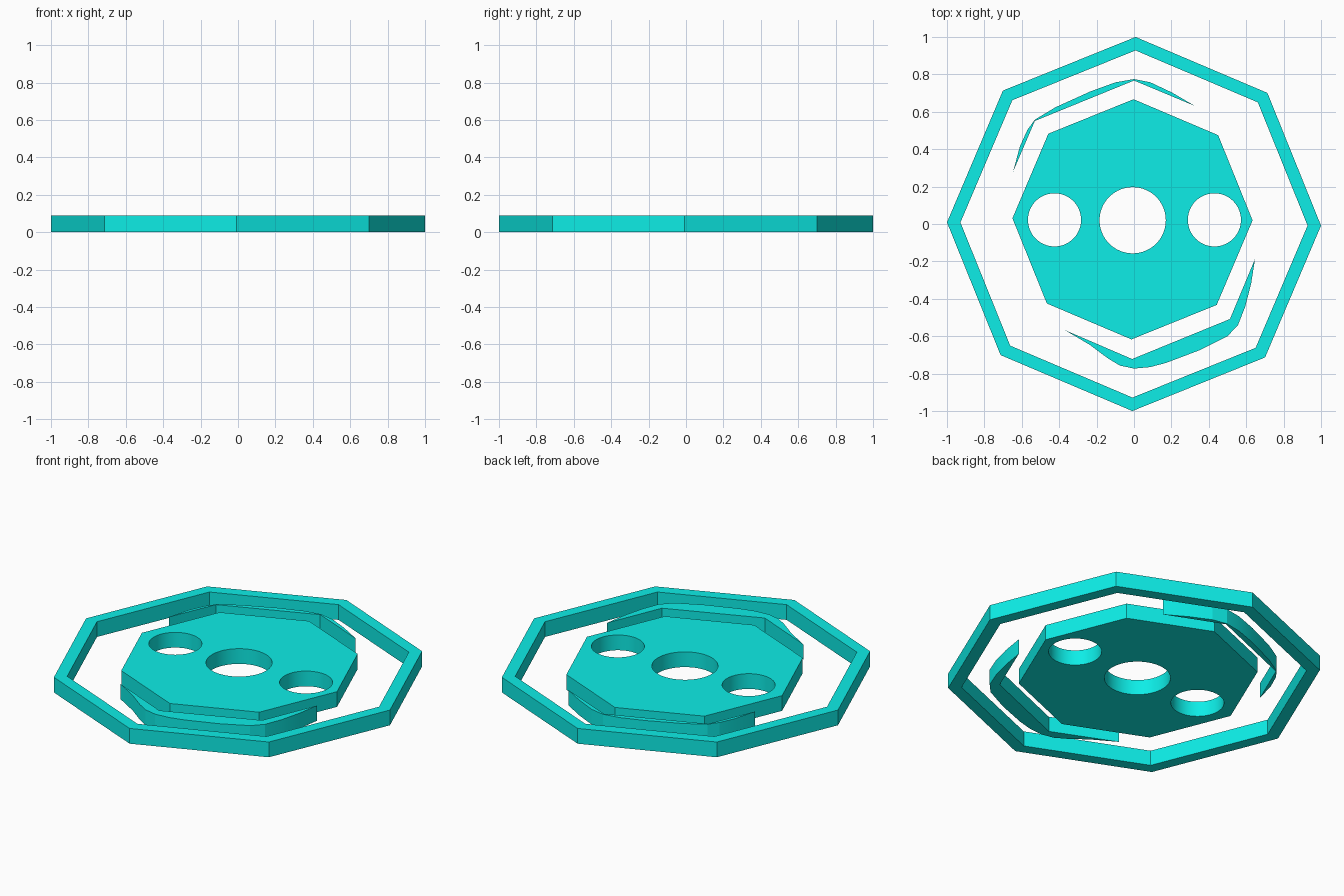
import bpy, bmesh
from math import cos, sin, pi, radians

if "Cube" in bpy.data.objects:
    bpy.data.objects.remove(bpy.data.objects["Cube"])

HEIGHT = 0.09

mat = bpy.data.materials.new("turquoise")
mat.diffuse_color = (0.004, 0.85, 0.80, 1)
mat.use_nodes = True
mat.node_tree.nodes["Principled BSDF"].inputs["Base Color"].default_value = mat.diffuse_color


def ngon(r, n, cx=0.0, cy=0.0, turn=0.0):
    return [(cx + r * cos(turn + 2 * pi * i / n), cy + r * sin(turn + 2 * pi * i / n))
            for i in range(n)]


def slab(name, loops):
    """Flat slab from z=0 to HEIGHT; loops after the first are holes."""
    cu = bpy.data.curves.new(name, 'CURVE')
    cu.dimensions = '2D'
    cu.fill_mode = 'BOTH'
    cu.extrude = HEIGHT / 2
    for pts in loops:
        sp = cu.splines.new('POLY')
        sp.points.add(len(pts) - 1)
        for p, (x, y) in zip(sp.points, pts):
            p.co = (x, y, HEIGHT / 2, 1)
        sp.use_cyclic_u = True
    ob = bpy.data.objects.new(name, cu)
    bpy.context.collection.objects.link(ob)
    bpy.ops.object.select_all(action='DESELECT')
    ob.select_set(True)
    bpy.context.view_layer.objects.active = ob
    bpy.ops.object.convert(target='MESH')
    ob = bpy.context.object
    # Lift onto the floor and weld the caps to the walls
    bm = bmesh.new()
    bm.from_mesh(ob.data)
    bmesh.ops.remove_doubles(bm, verts=bm.verts, dist=1e-4)
    low = min(v.co.z for v in bm.verts)
    for v in bm.verts:
        v.co.z -= low
    bmesh.ops.recalc_face_normals(bm, faces=bm.faces)
    bm.to_mesh(ob.data)
    bm.free()
    ob.data.materials.clear()
    ob.data.materials.append(mat)
    bpy.ops.object.shade_smooth_by_angle(angle=radians(10))
    return ob


# Outer octagonal frame
turn = radians(-0.5)
slab("outer_ring", [ngon(1.0, 8, turn=turn), ngon(0.928, 8, turn=turn)])

# Inner octagonal plate with three round holes
slab("centre_plate", [
    ngon(0.642, 8, -0.008, 0.025, turn),
    ngon(0.177, 64, -0.007, 0.02),
    ngon(0.142, 64, -0.425, 0.022),
    ngon(0.142, 64, 0.43, 0.022),
])

# Thin upper crescent: curved outside, straight-edged inside
slab("upper_crescent", [[
    (-0.647, 0.278), (-0.61, 0.415), (-0.57, 0.503), (-0.53, 0.558), (-0.42, 0.624),
    (-0.235, 0.708), (-0.10, 0.757), (0.0, 0.775), (0.086, 0.758), (0.203, 0.703),
    (0.326, 0.631), (0.0, 0.767), (-0.53, 0.551)]])

# Thicker lower crescent
slab("lower_crescent", [[
    (-0.37, -0.567), (-0.235, -0.647), (-0.14, -0.718), (-0.075, -0.757),
    (0.0, -0.773), (0.086, -0.765), (0.17, -0.743), (0.353, -0.674),
    (0.50, -0.60), (0.556, -0.54), (0.594, -0.444), (0.626, -0.32),
    (0.647, -0.187), (0.513, -0.508), (-0.01, -0.722)]])
